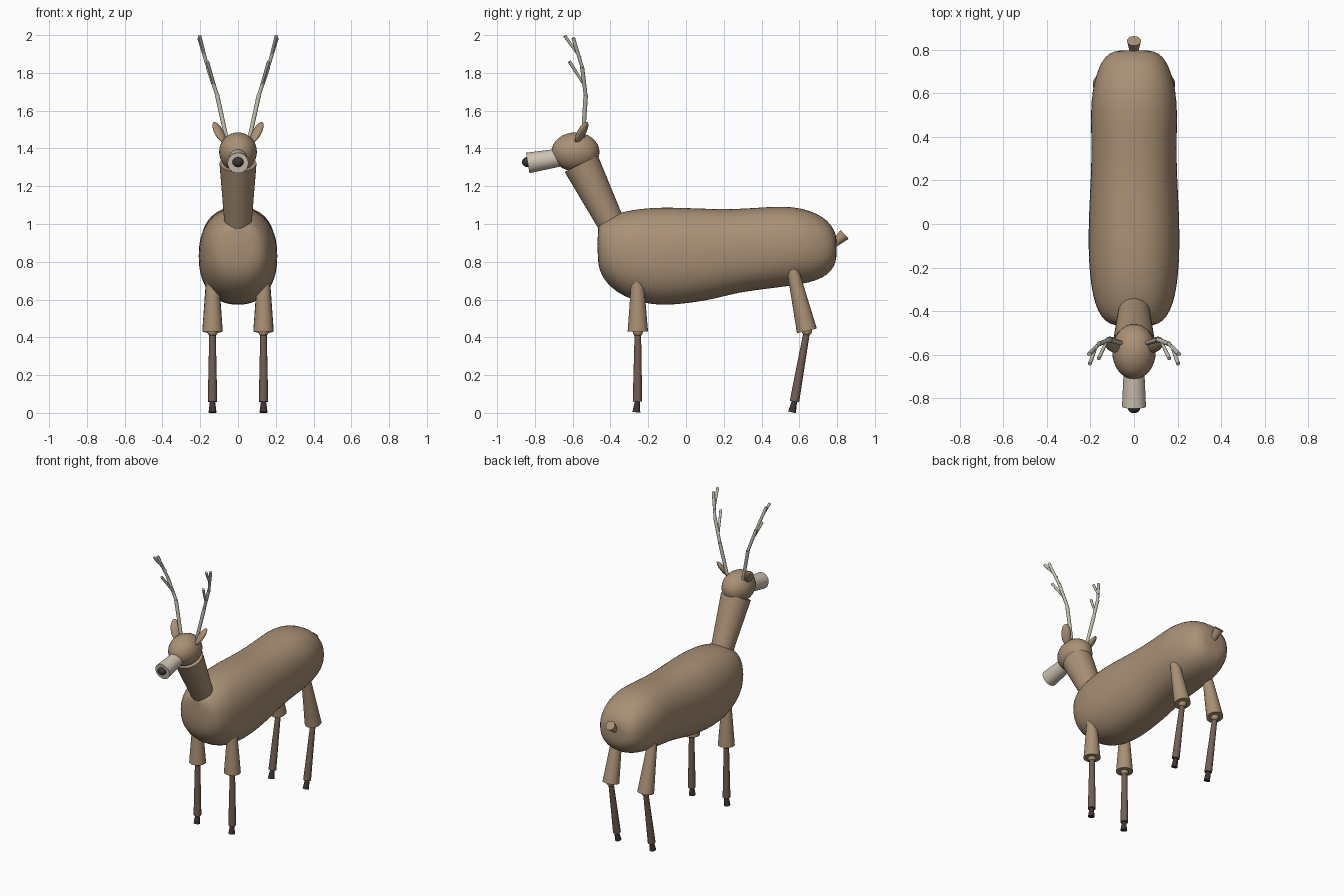
import bpy, bmesh, math
from mathutils import Vector, Matrix

if "Cube" in bpy.data.objects:
    bpy.data.objects.remove(bpy.data.objects["Cube"])


def material(name, rgb):
    m = bpy.data.materials.new(name)
    m.diffuse_color = (*rgb, 1)
    m.use_nodes = True
    m.node_tree.nodes["Principled BSDF"].inputs["Base Color"].default_value = m.diffuse_color
    return m


COAT = material("coat", (0.40, 0.28, 0.18))
SHANK = material("shank", (0.17, 0.115, 0.09))
HOOF = material("hoof", (0.05, 0.035, 0.035))
PALE = material("pale_muzzle", (0.62, 0.55, 0.46))
HORN = material("horn", (0.55, 0.53, 0.45))


def finish(name, bm, mat):
    bmesh.ops.recalc_face_normals(bm, faces=bm.faces)
    me = bpy.data.meshes.new(name)
    bm.to_mesh(me)
    bm.free()
    ob = bpy.data.objects.new(name, me)
    bpy.context.collection.objects.link(ob)
    me.materials.append(mat)
    bpy.ops.object.select_all(action='DESELECT')
    ob.select_set(True)
    bpy.context.view_layer.objects.active = ob
    bpy.ops.object.shade_smooth_by_angle(angle=math.radians(40))
    return ob


def add_cone(bm, a, b, r1, r2, n=24):
    a, b = Vector(a), Vector(b)
    d = b - a
    mat = Matrix.Translation((a + b) / 2) @ d.to_track_quat('Z', 'Y').to_matrix().to_4x4()
    bmesh.ops.create_cone(bm, cap_ends=True, segments=n, radius1=r1, radius2=r2,
                          depth=d.length, matrix=mat)


def cone(name, a, b, r1, r2, mat, n=24):
    bm = bmesh.new()
    add_cone(bm, a, b, r1, r2, n)
    return finish(name, bm, mat)


def ball(name, c, size, mat, axis=(0, 0, 1)):
    bm = bmesh.new()
    rot = Vector(axis).to_track_quat('Z', 'Y').to_matrix().to_4x4()
    bmesh.ops.create_uvsphere(bm, u_segments=32, v_segments=16, radius=1,
                              matrix=Matrix.Translation(c) @ rot @ Matrix.Diagonal((*size, 1)))
    return finish(name, bm, mat)


# Body: rounded rings lofted along y as (y, bottom z, top z, half width)
rings = [(-0.47, 0.79, 0.99, 0.09), (-0.445, 0.72, 1.015, 0.135), (-0.40, 0.665, 1.04, 0.167),
         (-0.33, 0.615, 1.068, 0.190), (-0.23, 0.58, 1.083, 0.204), (-0.12, 0.567, 1.09, 0.210),
         (0.02, 0.58, 1.085, 0.209), (0.15, 0.602, 1.08, 0.202), (0.28, 0.638, 1.08, 0.196),
         (0.42, 0.655, 1.09, 0.197), (0.52, 0.668, 1.095, 0.199), (0.61, 0.68, 1.085, 0.192),
         (0.69, 0.70, 1.058, 0.173), (0.75, 0.73, 1.02, 0.147), (0.785, 0.775, 0.97, 0.113),
         (0.798, 0.82, 0.93, 0.07)]
bm = bmesh.new()
loops = []
for y, z0, z1, w in rings:
    ring = []
    for i in range(32):
        t = 2 * math.pi * i / 32
        c, s = math.cos(t), math.sin(t)
        ring.append(bm.verts.new((w * math.copysign(abs(c) ** 0.88, c), y,
                                  (z0 + z1) / 2 + (z1 - z0) / 2 * math.copysign(abs(s) ** 0.88, s))))
    loops.append(ring)
for p, q in zip(loops, loops[1:]):
    for i in range(32):
        j = (i + 1) % 32
        bm.faces.new((p[i], p[j], q[j], q[i]))
bm.faces.new(loops[0])
bm.faces.new(loops[-1])
body = finish("body", bm, COAT)
body.data.shade_smooth()
sub = body.modifiers.new("smooth", 'SUBSURF')
sub.levels = sub.render_levels = 1

# Neck, head, muzzle, nose, tail
cone("neck", (0, -0.36, 0.93), (0, -0.555, 1.32), 0.066, 0.098, COAT, 32)
ball("head", (0, -0.585, 1.382), (0.1, 0.127, 0.103), COAT)
cone("muzzle", (0, -0.62, 1.36), (0, -0.838, 1.323), 0.045, 0.055, PALE, 32)
ball("nose", (0, -0.842, 1.328), (0.029, 0.026, 0.026), HOOF)
cone("tail", (0, 0.775, 0.885), (0, 0.84, 0.945), 0.016, 0.032, COAT)

for side, s in (("left", 1), ("right", -1)):
    # Ears
    ball(side + "_ear", (s * 0.1, -0.553, 1.485), (0.03, 0.017, 0.066), COAT,
         (s * 0.05, 0.055, 0.105))

    # Antlers: main beam with two tines
    bm = bmesh.new()
    beam = [(0.062, -0.545, 1.46), (0.11, -0.531, 1.68), (0.16, -0.55, 1.83), (0.206, -0.597, 1.985)]
    radii = [(0.011, 0.012), (0.010, 0.011), (0.009, 0.010)]
    parts = list(zip(beam, beam[1:], radii))
    parts += [((0.123, -0.535, 1.73), (0.162, -0.617, 1.86), (0.007, 0.009)),
              ((0.172, -0.558, 1.88), (0.203, -0.642, 1.996), (0.007, 0.009))]
    for a, b, (r1, r2) in parts:
        add_cone(bm, (s * a[0], a[1], a[2]), (s * b[0], b[1], b[2]), r1, r2, 12)
    finish(side + "_antler", bm, HORN)

    # Legs: (name, top, knee, ankle, toe) in y, z
    for end, top, knee, ankle, toe in (
            ("front", (-0.257, 0.74), (-0.255, 0.43), (-0.257, 0.06), (-0.263, 0.003)),
            ("hind", (0.562, 0.77), (0.64, 0.434), (0.574, 0.06), (0.561, 0.003))):
        name, x = end + "_" + side, s * 0.135
        top, knee, ankle, toe = ((x, *p) for p in (top, knee, ankle, toe))
        cone(name + "_upper_leg", top, knee, 0.03, 0.054, COAT)
        ball(name + "_knee", knee, (0.027, 0.027, 0.027), COAT)
        cone(name + "_lower_leg", knee, ankle, 0.017, 0.025, SHANK)
        cone(name + "_hoof", ankle, toe, 0.014, 0.021, HOOF)
